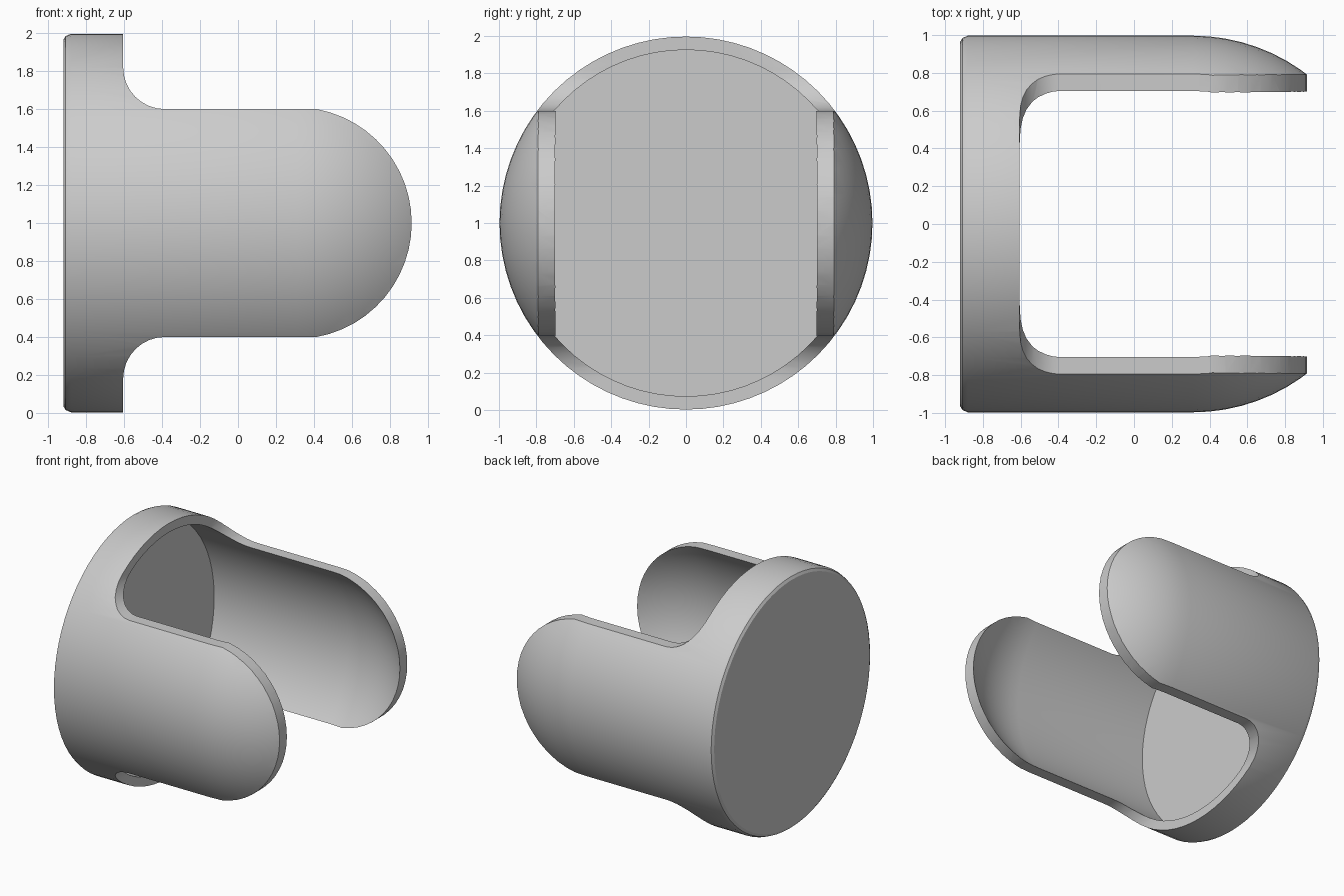
import bpy, bmesh
from math import sin, cos, pi, radians

old = bpy.data.objects.get("Cube")
if old:
    bpy.data.objects.remove(old)

OUTER, INNER = 0.997, 0.926    # wall radii
DOME_X = 0.31                  # where the straight wall turns into the dome
BACK, FLOOR, RIM = -0.92, -0.855, -0.605
HALF, FILLET = 0.6, 0.22       # half width of each prong, fillet at its root


def arc(cx, cy, r, a0, a1, n):
    """Points along a circular arc, angles in degrees."""
    return [(cx + r * cos(radians(a0 + (a1 - a0) * i / n)),
             cy + r * sin(radians(a0 + (a1 - a0) * i / n))) for i in range(n + 1)]


def make_object(name, bm):
    bmesh.ops.recalc_face_normals(bm, faces=bm.faces[:])
    mesh = bpy.data.meshes.new(name)
    bm.to_mesh(mesh)
    bm.free()
    obj = bpy.data.objects.new(name, mesh)
    bpy.context.collection.objects.link(obj)
    return obj


# Domed cup: profile of (x, radius) revolved around the x axis
profile = [(BACK, 0), (BACK, 0.965), (BACK + 0.012, 0.985), (BACK + 0.04, OUTER)]
profile += arc(DOME_X, 0, OUTER, 90, 30, 12)
profile += arc(DOME_X, 0, INNER, 30, 90, 12)
profile += [(FLOOR, INNER), (FLOOR, 0)]
bm = bmesh.new()
verts = [bm.verts.new((x, 0, r)) for x, r in profile]
edges = [bm.edges.new(pair) for pair in zip(verts, verts[1:])]
bmesh.ops.spin(bm, geom=verts + edges, cent=(0, 0, 0), axis=(1, 0, 0),
               angle=2 * pi, steps=72, use_merge=True)
bmesh.ops.remove_doubles(bm, verts=bm.verts[:], dist=1e-4)
cup = make_object("two_prong_cup", bm)

# Side outline: wide collar, fillets and a round-ended prong, pushed through y
upper = [(-1.5, 1.5), (RIM, 1.5)]
upper += arc(RIM + FILLET, HALF + FILLET, FILLET, 180, 270, 8)
upper += arc(DOME_X - 0.005, 0, 0.61, 79.6, 0, 12)
outline = upper + [(x, -z) for x, z in reversed(upper[:-1])]
bm = bmesh.new()
face = bm.faces.new([bm.verts.new((x, -1.5, z)) for x, z in outline])
out = bmesh.ops.extrude_face_region(bm, geom=[face])
bmesh.ops.translate(bm, vec=(0, 3, 0),
                    verts=[v for v in out["geom"] if isinstance(v, bmesh.types.BMVert)])
cutter = make_object("outline_cutter", bm)
cutter.hide_render = True

# Keep only the part of the cup inside the outline
bpy.ops.object.select_all(action='DESELECT')
cup.select_set(True)
bpy.context.view_layer.objects.active = cup
trim = cup.modifiers.new("trim", 'BOOLEAN')
trim.operation = 'INTERSECT'
trim.solver = 'EXACT'
trim.object = cutter
bpy.ops.object.modifier_apply(modifier=trim.name)
bpy.data.objects.remove(cutter)

# Plain grey material
grey = bpy.data.materials.new("plain_grey")
grey.use_nodes = True
colour = (0.6, 0.6, 0.6, 1)
grey.diffuse_color = colour
grey.node_tree.nodes["Principled BSDF"].inputs["Base Color"].default_value = colour
cup.data.materials.clear()
cup.data.materials.append(grey)

cup.location.z = 1
bpy.ops.object.shade_smooth_by_angle(angle=radians(30))
